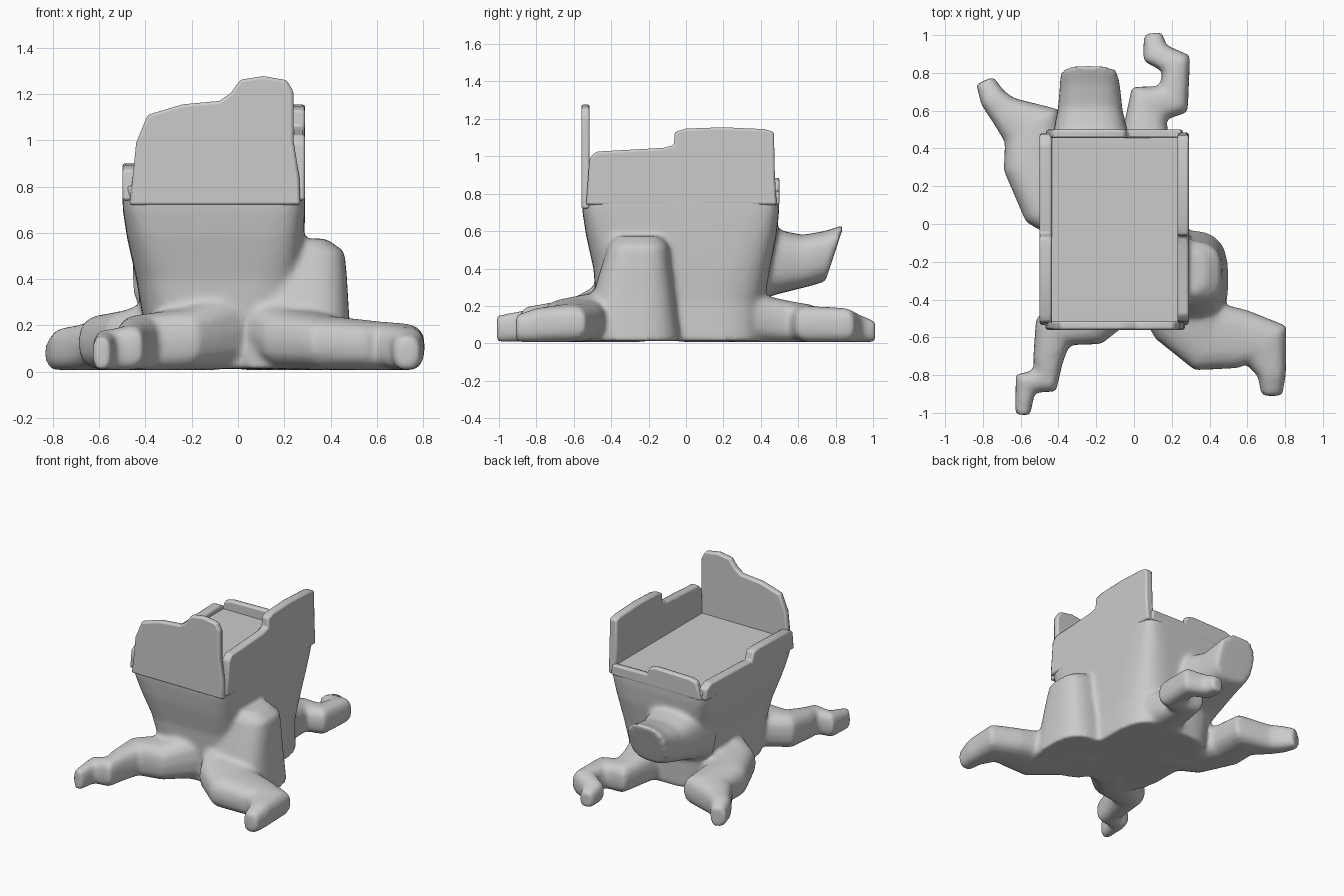
import bpy, bmesh, math
from mathutils import Vector

if "Cube" in bpy.data.objects:
    bpy.data.objects.remove(bpy.data.objects["Cube"])


def sup(a, n):
    """Point on a unit superellipse."""
    c, s = math.cos(a), math.sin(a)
    return (math.copysign(abs(c) ** (2 / n), c), math.copysign(abs(s) ** (2 / n), s))


def loft(bm, rings):
    """Skin a list of point rings and cap both ends."""
    vr = [[bm.verts.new(p) for p in r] for r in rings]
    n = len(vr[0])
    fs = []
    for a, b in zip(vr, vr[1:]):
        for i in range(n):
            j = (i + 1) % n
            fs.append(bm.faces.new((a[i], a[j], b[j], b[i])))
    fs += [bm.faces.new(vr[0][::-1]), bm.faces.new(vr[-1])]
    bmesh.ops.recalc_face_normals(bm, faces=fs)


def stack(bm, levels, seg=48):
    """Horizontal rounded-box rings: x0, x1, y0, y1, z, squareness."""
    rings = []
    for x0, x1, y0, y1, z, n in levels:
        pts = [sup(2 * math.pi * i / seg, n) for i in range(seg)]
        rings.append([((x0 + x1) / 2 + c * (x1 - x0) / 2,
                       (y0 + y1) / 2 + s * (y1 - y0) / 2, z) for c, s in pts])
    loft(bm, rings)


def root(bm, path, seg=16):
    """Crooked root on the ground: x, y, width, top height."""
    P = [Vector(p[:2]) for p in path]
    rings = []
    for i, (x, y, w, h) in enumerate(path):
        d0 = (P[i] - P[max(i - 1, 0)]) if i else P[1] - P[0]
        d1 = (P[i + 1] - P[i]) if i < len(P) - 1 else d0
        d0, d1 = d0.normalized(), d1.normalized()
        d = (d0 + d1).normalized()
        k = w / 2 / max(d.dot(d1), 0.7)
        ring = []
        for j in range(seg):
            c, s = sup(2 * math.pi * j / seg, 2.7)
            ring.append((x - d.y * c * k, y + d.x * c * k, 0.005 + (h - 0.005) * (s + 1) / 2))
        rings.append(ring)
    loft(bm, rings)


bm = bmesh.new()
# trunk
stack(bm, [(-.39, .28, -.46, .41, .012, 4), (-.41, .27, -.48, .42, .22, 4),
           (-.44, .28, -.495, .45, .4, 5), (-.48, .287, -.535, .485, .58, 7),
           (-.498, .29, -.553, .497, .7, 10), (-.5, .29, -.56, .5, .81, 14)])
# side buttress
stack(bm, [(.0, .50, -.56, -.03, .012, 3), (.0, .48, -.50, -.06, .25, 3.2),
           (.0, .47, -.45, -.08, .42, 3.2), (.0, .46, -.42, -.09, .52, 3.2),
           (.05, .38, -.38, -.13, .575, 3)])
# roots: front right, front left, back left, back right
root(bm, [(.15, -.25, .4, .38), (.28, -.48, .42, .27), (.40, -.60, .36, .24),
          (.58, -.61, .31, .22), (.70, -.64, .25, .21), (.73, -.80, .15, .19), (.73, -.91, .11, .15)])
root(bm, [(-.1, -.35, .36, .36), (-.26, -.50, .32, .27), (-.43, -.57, .2, .245),
          (-.455, -.72, .16, .22), (-.47, -.83, .13, .2), (-.575, -.845, .11, .18), (-.59, -1.01, .08, .15)])
root(bm, [(-.2, -.0, .35, .36), (-.44, .14, .36, .27), (-.54, .32, .3, .25),
          (-.54, .52, .29, .23), (-.69, .60, .17, .2), (-.75, .67, .14, .19), (-.79, .76, .1, .15)])
root(bm, [(.06, .25, .34, .34), (.06, .45, .26, .25), (.08, .64, .2, .21), (.21, .66, .16, .2),
          (.225, .85, .14, .19), (.11, .905, .13, .16), (.10, 1.01, .1, .12)])
# cut branch stub at the back: y, x range, z range, slant of the end
rings = []
for y, x0, x1, z0, z1, sl in [(.3, -.46, .02, .2, .64, 0), (.48, -.43, -.03, .26, .61, 0),
                              (.6, -.405, -.06, .285, .58, .02), (.70, -.395, -.07, .305, .6, .04),
                              (.795, -.39, -.085, .33, .635, .05)]:
    ring = []
    for j in range(24):
        c, s = sup(2 * math.pi * j / 24, 2.8)
        ring.append(((x0 + x1) / 2 + c * (x1 - x0) / 2, y + sl * s, (z0 + z1) / 2 + s * (z1 - z0) / 2))
    rings.append(ring)
loft(bm, rings)

me = bpy.data.meshes.new("stump_and_roots")
bm.to_mesh(me)
bm.free()
stump = bpy.data.objects.new("stump_and_roots", me)
bpy.context.collection.objects.link(stump)
m = stump.modifiers.new("fuse", 'REMESH')
m.mode = 'VOXEL'
m.voxel_size = 0.016
m.use_smooth_shade = True
m = stump.modifiers.new("soften", 'SMOOTH')
m.factor = 0.5
m.iterations = 8


def wall(name, outline, axis, start, thick):
    """Jagged rim plate: outline of (along, z), extruded along the other axis."""
    b = bmesh.new()
    place = (lambda u, t, z: (u, t, z)) if axis == 'x' else (lambda u, t, z: (t, u, z))
    loft(b, [[place(u, t, z) for u, z in outline] for t in (start, start + thick)])
    mesh = bpy.data.meshes.new(name)
    b.to_mesh(mesh)
    b.free()
    o = bpy.data.objects.new(name, mesh)
    bpy.context.collection.objects.link(o)
    bv = o.modifiers.new("round", 'BEVEL')
    bv.width = 0.012
    bv.segments = 2
    bpy.context.view_layer.objects.active = o
    o.select_set(True)
    bpy.ops.object.shade_smooth_by_angle(angle=math.radians(40))
    o.select_set(False)


# jagged bark rim
wall("front_rim", [(-.47, .72), (.27, .72), (.265, .84), (.24, 1.0), (.24, 1.21), (.21, 1.26), (.11, 1.277),
                   (.01, 1.262), (-.03, 1.205), (-.08, 1.17), (-.24, 1.155), (-.39, 1.11),
                   (-.44, .99), (-.455, .84)], 'x', -.56, .045)
wall("right_rim", [(-.535, .74), (.485, .74), (.475, .9), (.47, 1.13), (.42, 1.145), (.2, 1.155), (0, 1.148),
                   (-.06, 1.13), (-.065, 1.06), (-.12, 1.045), (-.48, 1.025), (-.515, .99)],
     'y', .23, .06)
wall("left_rim", [(-.535, .74), (.48, .74), (.475, .82), (.42, .85), (0, .835), (-.05, .83), (-.07, .89),
                  (-.12, .9), (-.48, .89), (-.52, .87)], 'y', -.5, .065)
wall("back_rim", [(-.47, .74), (.26, .74), (.25, .815), (-.03, .82), (-.05, .87), (-.1, .885),
                  (-.38, .88), (-.43, .865)], 'x', .455, .045)
